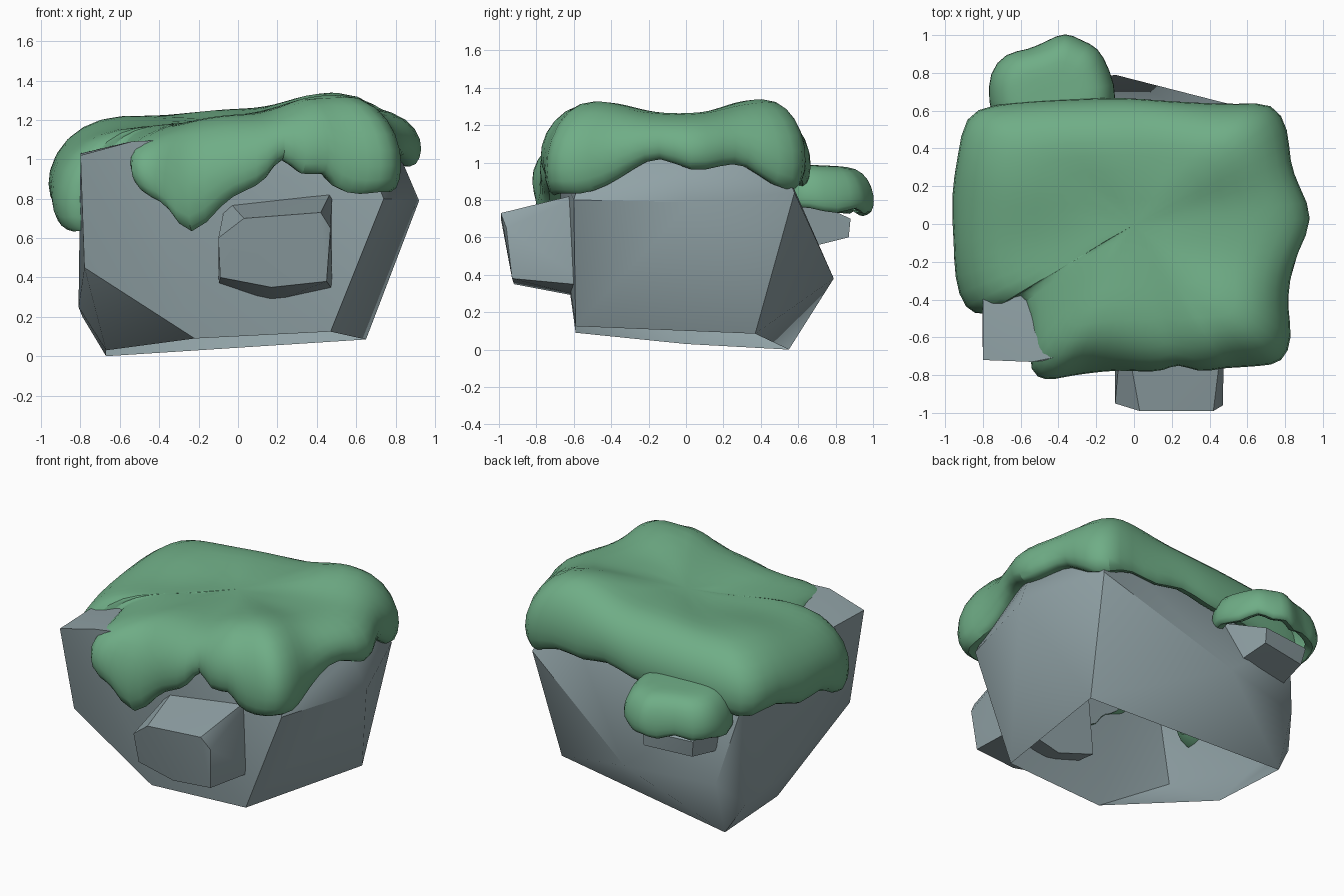
import bpy, bmesh, math
from mathutils import Vector


def material(name, color):
    m = bpy.data.materials.new(name)
    m.diffuse_color = color
    return m


STONE = material("stone", (0.28, 0.36, 0.38, 1))
MOSS = material("moss", (0.16, 0.42, 0.24, 1))


def add_object(name, bm, mat, angle):
    mesh = bpy.data.meshes.new(name)
    bm.to_mesh(mesh)
    bm.free()
    ob = bpy.data.objects.new(name, mesh)
    bpy.context.collection.objects.link(ob)
    mesh.materials.append(mat)
    bpy.ops.object.select_all(action='DESELECT')
    ob.select_set(True)
    bpy.context.view_layer.objects.active = ob
    bpy.ops.object.shade_smooth_by_angle(angle=math.radians(angle))
    return ob


def stone(name, points, open_bottom=False):
    """Faceted boulder: convex hull of a few corner points."""
    bm = bmesh.new()
    for p in points:
        bm.verts.new(p)
    bmesh.ops.convex_hull(bm, input=bm.verts[:])
    loose = [v for v in bm.verts if not v.link_faces]
    bmesh.ops.delete(bm, geom=loose, context='VERTS')
    bmesh.ops.recalc_face_normals(bm, faces=bm.faces[:])
    if open_bottom:
        low = [f for f in bm.faces if all(v.co.z < 0.14 for v in f.verts)]
        bmesh.ops.delete(bm, geom=low, context='FACES')
    return add_object(name, bm, STONE, 35)


def moss(name, outline, center, height, profile):
    """Draped cushion: rings scaled from an outline whose z is the ragged hem."""
    bm = bmesh.new()
    cx, cy = center
    rings = []
    for s, f in profile:
        ring = []
        for x, y, hem in outline:
            px, py = cx + (x - cx) * s, cy + (y - cy) * s
            ring.append(bm.verts.new((px, py, hem + (height(px, py) - hem) * f)))
        rings.append(ring)
    n = len(outline)
    top = bm.verts.new((cx, cy, height(cx, cy)))
    for i in range(n):
        j = (i + 1) % n
        bm.faces.new((top, rings[0][i], rings[0][j]))
        for a, b in zip(rings, rings[1:]):
            bm.faces.new((a[i], b[i], b[j], a[j]))
    ob = add_object(name, bm, MOSS, 70)
    sub = ob.modifiers.new("soften", 'SUBSURF')
    sub.levels = sub.render_levels = 1
    return ob


# main boulder, hollow underneath
stone("boulder", [
    (-0.67, 0.55, 0.0), (-0.67, 0.0, 0.03), (-0.22, -0.59, 0.09),
    (0.47, -0.59, 0.125), (0.65, 0.37, 0.085),
    (-0.79, 0.5, 0.2), (-0.81, 0.2, 0.25), (-0.78, -0.6, 0.45),
    (-0.1, 0.79, 0.38), (-0.68, 0.66, 0.36),
    (0.74, -0.6, 0.8), (0.92, 0.03, 0.79), (0.72, 0.58, 0.84),
    (-0.8, -0.72, 1.02), (-0.54, -0.73, 1.09), (-0.8, -0.4, 1.03), (-0.55, -0.3, 1.09),
    (-0.8, 0.5, 0.95), (0.6, 0.45, 1.15), (0.6, -0.5, 1.15), (0.83, 0.0, 1.0),
], open_bottom=True)

# block jutting from the front
stone("front_stone", [
    (-0.1, -0.95, 0.6), (0.03, -0.99, 0.7), (0.42, -0.99, 0.73), (0.47, -0.96, 0.65),
    (0.45, -0.93, 0.38), (0.17, -0.92, 0.35), (-0.09, -0.91, 0.4),
    (-0.06, -0.5, 0.8), (0.48, -0.5, 0.85), (0.48, -0.5, 0.34),
    (0.17, -0.5, 0.27), (-0.1, -0.5, 0.36),
])

# small ledge at the back
stone("back_stone", [
    (-0.66, 0.55, 0.55), (-0.24, 0.55, 0.52), (-0.62, 0.82, 0.59), (-0.3, 0.87, 0.6),
    (-0.3, 0.88, 0.7), (-0.64, 0.84, 0.7), (-0.66, 0.55, 0.85), (-0.22, 0.55, 0.85),
])

# moss surface height blended from a few humps
HUMPS = [(-0.5, -0.6, 1.15), (0, -0.58, 1.23), (0.5, -0.55, 1.35), (0.5, 0, 1.26),
         (0.5, 0.42, 1.36), (0, 0.4, 1.26), (-0.57, 0.3, 1.23), (-0.3, 0, 1.18),
         (-0.7, -0.2, 1.15)]


def crown(x, y):
    w = [(1 / (((x - a) ** 2 + (y - b) ** 2) + 0.01) ** 1.5, h) for a, b, h in HUMPS]
    return sum(k * h for k, h in w) / sum(k for k, h in w)


# (x, y, hem height) round the moss cap
CAP = [
    (-.55, -.36, 1.08), (-.54, -.6, 1.0), (-.56, -.79, .85), (-.46, -.83, .78),
    (-.38, -.81, .76), (-.26, -.79, .53), (-.08, -.77, .77), (.03, -.78, .82),
    (.16, -.78, .87), (.23, -.73, 1.04), (.34, -.79, .87), (.47, -.76, .94),
    (.52, -.76, .82), (.66, -.75, .79), (.79, -.74, .82), (.84, -.6, .8),
    (.81, -.45, .85), (.82, -.3, .95), (.86, -.15, 1.04), (.96, .03, .92),
    (.87, .2, .97), (.82, .33, .99), (.82, .5, .84), (.74, .65, .82),
    (.55, .63, .92), (.35, .64, .85), (.15, .65, .94), (-.05, .67, .85),
    (-.3, .66, .85), (-.55, .65, .82), (-.75, .63, .8), (-.9, .58, .76),
    (-.93, .35, .84), (-.97, .15, .7), (-.95, -.1, .77), (-.95, -.28, .63),
    (-.9, -.46, .6), (-.78, -.49, .62), (-.7, -.42, .8),
]
moss("moss_cap", CAP, (0, 0), crown,
     [(0.3, 1), (0.55, 1), (0.76, 0.98), (0.93, 0.77), (1.01, 0.45), (1.0, 0.15),
      (0.95, 0), (0.84, 0.12)])

# lower moss tongue over the back ledge
TONGUE = [
    (-.74, .5, .75), (-.5, .5, .75), (-.15, .5, .75), (-.08, .66, .76), (-.13, .82, .7),
    (-.19, .94, .77), (-.28, .97, .7), (-.36, 1.02, .74), (-.46, .97, .68),
    (-.56, .92, .76), (-.68, .91, .7), (-.77, .8, .74), (-.77, .65, .66),
]
moss("moss_tongue", TONGUE, (-0.42, 0.68), lambda x, y: 0.99 - 0.04 * abs(y - 0.6),
     [(0.4, 1), (0.72, 0.98), (0.92, 0.75), (1.01, 0.4), (1.0, 0.12), (0.93, 0), (0.78, 0.1)])
